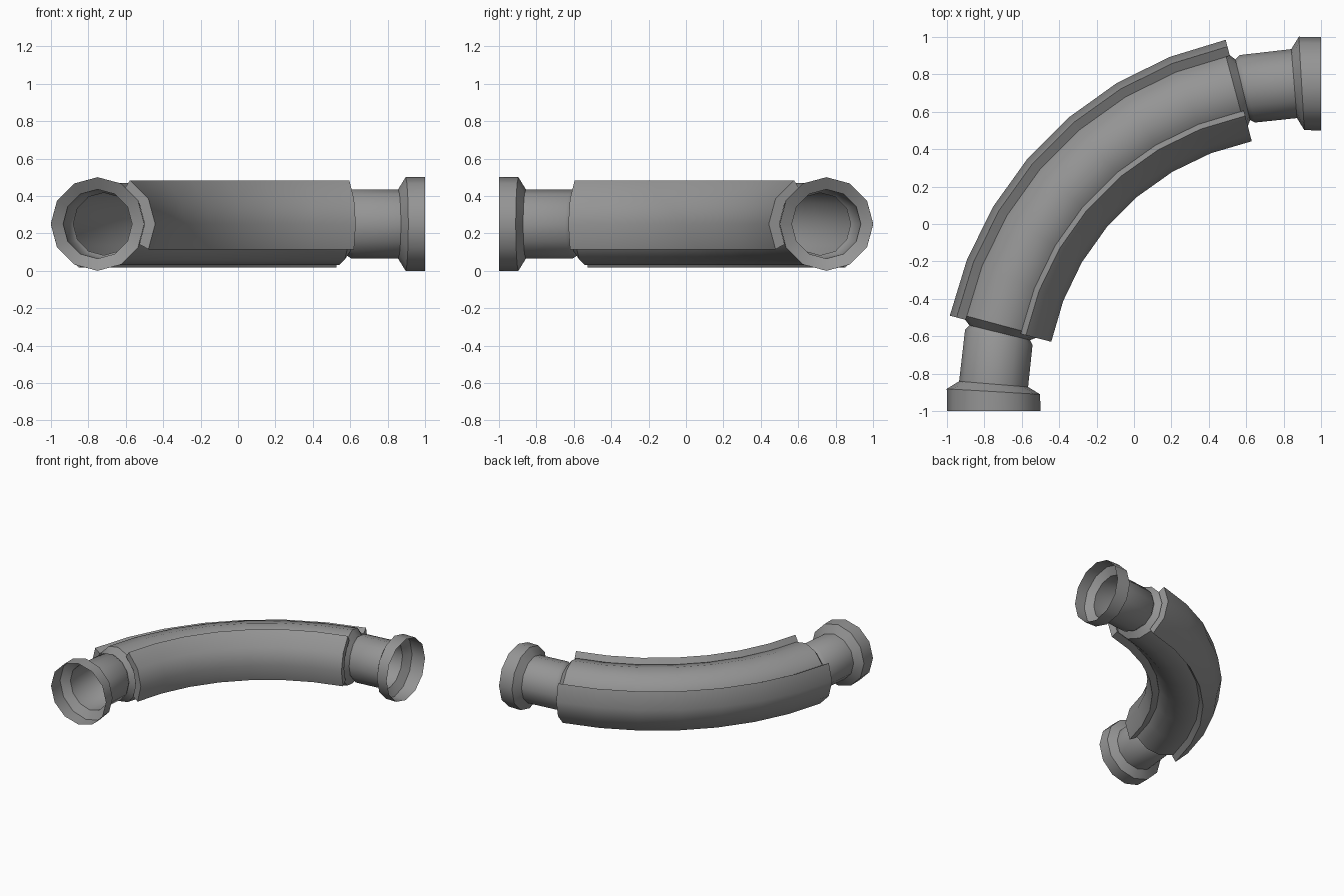
import bpy, bmesh
from math import sin, cos, radians

if "Cube" in bpy.data.objects:
    bpy.data.objects.remove(bpy.data.objects["Cube"], do_unlink=True)

metal = bpy.data.materials.new("grey metal")
metal.use_nodes = True
GREY = (0.3, 0.3, 0.3, 1)
metal.diffuse_color = GREY
metal.node_tree.nodes["Principled BSDF"].inputs["Base Color"].default_value = GREY

SEGMENTS = 7
START, END = 14.4, 75.6


def bend_point(angle, phi, across, height):
    """Point on a cross-section of the bend; phi 0 faces the inside of the curve."""
    a, p = radians(angle), radians(phi)
    r = 1.75 + 0.04 * sin(2 * a) - across * cos(p)
    return (1 - r * cos(a), -1 + r * sin(a), 0.25 + height * sin(p))


def sweep(name, rings, closed_ends):
    """Skin a list of closed rings of points."""
    bm = bmesh.new()
    loops = [[bm.verts.new(co) for co in ring] for ring in rings]
    n = len(loops[0])
    for a, b in zip(loops, loops[1:]):
        for i in range(n):
            j = (i + 1) % n
            bm.faces.new((a[i], a[j], b[j], b[i]))
    if closed_ends:
        # end caps as quads between the outer and inner edge
        for ring in (loops[0], loops[-1]):
            for i in range(n // 2 - 1):
                bm.faces.new((ring[i], ring[i + 1], ring[n - 2 - i], ring[n - 1 - i]))
    bmesh.ops.recalc_face_normals(bm, faces=bm.faces)
    mesh = bpy.data.meshes.new(name)
    bm.to_mesh(mesh)
    bm.free()
    mesh.materials.append(metal)
    obj = bpy.data.objects.new(name, mesh)
    bpy.context.collection.objects.link(obj)
    bpy.ops.object.select_all(action='DESELECT')
    obj.select_set(True)
    bpy.context.view_layer.objects.active = obj
    bpy.ops.object.shade_smooth_by_angle(angle=radians(38))
    return obj


# Open pipe: flared socket, neck, groove, wide middle, mirrored at the far end
end_profile = [(0, 0.25), (3.4, 0.25), (4.7, 0.185), (12.9, 0.185), (13.7, 0.167), (15, 0.22)]
middle = [(START + (END - START) * i / SEGMENTS, 0.22) for i in range(1, SEGMENTS)]
profile = end_profile + middle + [(90 - a, r) for a, r in reversed(end_profile)]
sweep("pipe", [[bend_point(a, 30 * k, r, r) for k in range(12)] for a, r in profile], False)


# Thick shells wrapped around the inner and outer side of the bend
def shell(name, first):
    phis = [first + 30 * k for k in range(4)]
    rings = []
    for i in range(SEGMENTS + 1):
        a = START + (END - START) * i / SEGMENTS
        rings.append([bend_point(a, p, 0.28, 0.27) for p in phis]
                     + [bend_point(a, p, 0.222, 0.217) for p in reversed(phis)])
    sweep(name, rings, True)


shell("inner_guard", -30)
shell("outer_guard", 150)
